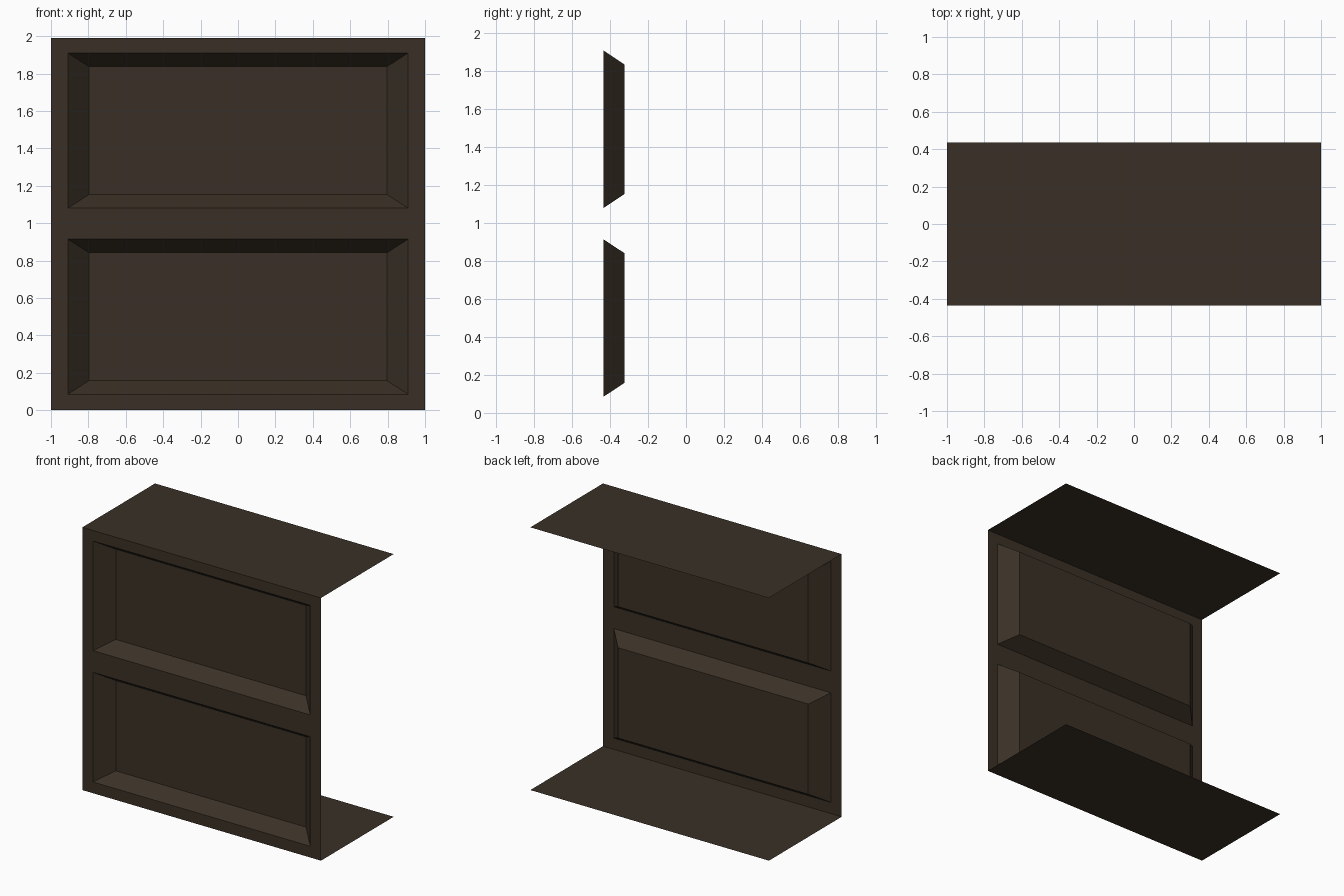
import bpy

if "Cube" in bpy.data.objects:
    bpy.data.objects.remove(bpy.data.objects["Cube"])

W, D, H = 1.0, 0.435, 1.99
DEPTH = 0.11

wood = bpy.data.materials.new("dark_brown_wood")
wood.diffuse_color = (0.042, 0.030, 0.019, 1)
wood.use_nodes = True
wood.node_tree.nodes["Principled BSDF"].inputs["Base Color"].default_value = wood.diffuse_color


def add_mesh(name, verts, faces):
    mesh = bpy.data.meshes.new(name)
    mesh.from_pydata(verts, [], faces)
    mesh.materials.append(wood)
    mesh.update()
    obj = bpy.data.objects.new(name, mesh)
    bpy.context.collection.objects.link(obj)
    return obj


def rect(x, z0, z1, y):
    # rectangle facing -y, centred on x = 0
    return [(-x, y, z0), (x, y, z0), (x, y, z1), (-x, y, z1)]


# front frame: grid of faces with two openings left out
xs = [-W, -0.91, 0.91, W]
zs = [0, 0.085, 0.915, 1.08, 1.91, H]
verts = [(x, -D, z) for z in zs for x in xs]
faces = []
for j in range(5):
    for i in range(3):
        if i == 1 and j in (1, 3):
            continue
        a = j * 4 + i
        faces.append((a, a + 1, a + 5, a + 4))
add_mesh("front_frame", verts, faces)

# recessed panels with sloped borders
for name, z0, z1 in (("lower_panel", zs[1], zs[2]), ("upper_panel", zs[3], zs[4])):
    verts = rect(0.91, z0, z1, -D) + rect(0.797, z0 + 0.073, z1 - 0.073, -D + DEPTH)
    faces = [(i, (i + 1) % 4, (i + 1) % 4 + 4, i + 4) for i in range(4)]
    faces.append((4, 5, 6, 7))
    add_mesh(name, verts, faces)

# thin top and bottom boards, facing outward
for name, z, face in (("top_board", H, (0, 1, 2, 3)), ("bottom_board", 0, (3, 2, 1, 0))):
    add_mesh(name, [(-W, -D, z), (W, -D, z), (W, D, z), (-W, D, z)], [face])
